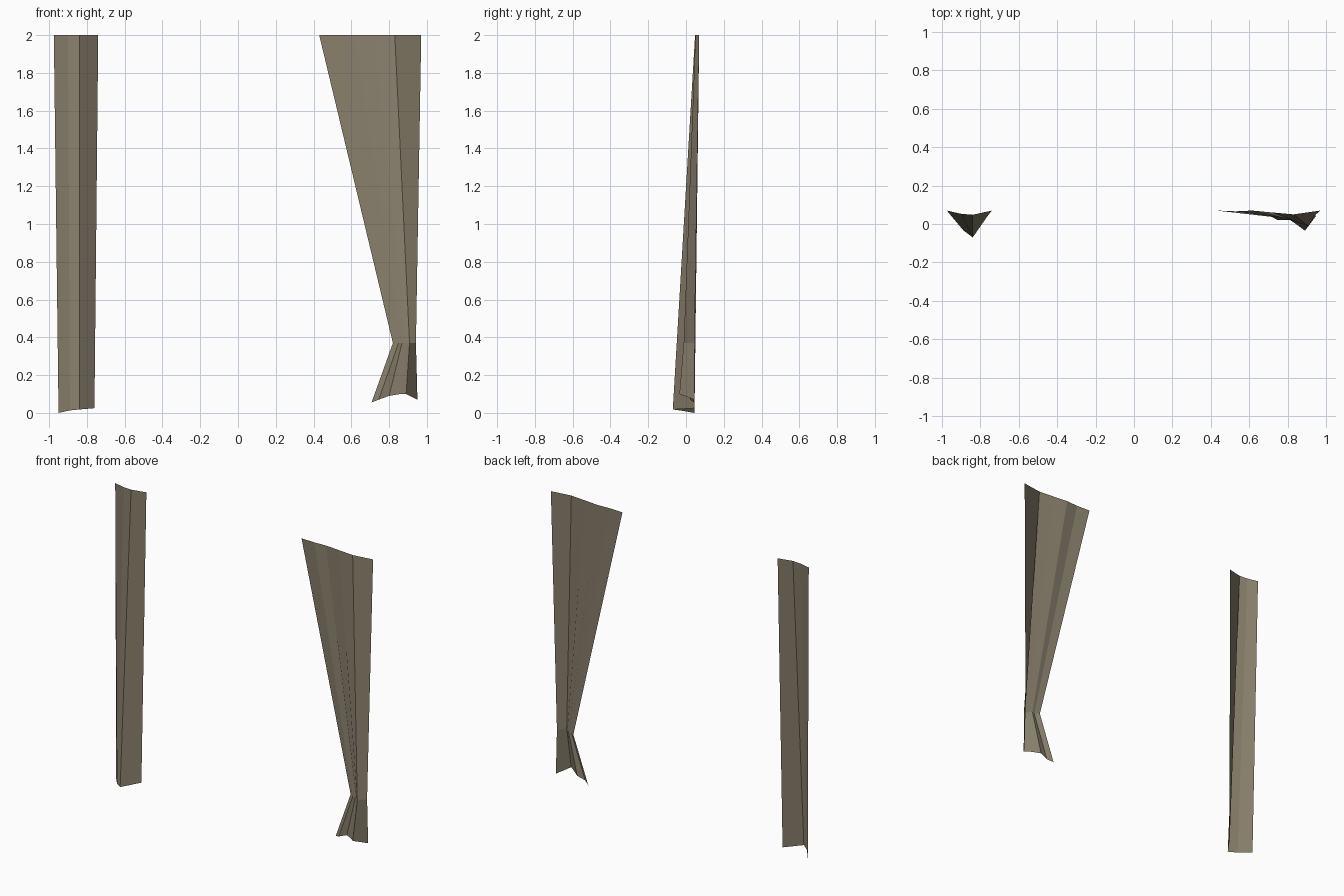
import bpy, bmesh

cube = bpy.data.objects.get("Cube")
if cube:
    bpy.data.objects.remove(cube)

# Drab cloth colour
cloth = bpy.data.materials.new("drab_beige_cloth")
cloth.use_nodes = True
cloth.diffuse_color = (0.25, 0.215, 0.15, 1)
cloth.node_tree.nodes["Principled BSDF"].inputs["Base Color"].default_value = cloth.diffuse_color


def drape(name, rows):
    """Pleated sheet lofted through rows of (x, y, z) fold points."""
    bm = bmesh.new()
    grid = [[bm.verts.new(p) for p in row] for row in rows]
    for upper, lower in zip(grid, grid[1:]):
        for i in range(len(upper) - 1):
            bm.faces.new((upper[i], lower[i], lower[i + 1], upper[i + 1]))
    mesh = bpy.data.meshes.new(name)
    bm.to_mesh(mesh)
    bm.free()
    mesh.materials.append(cloth)
    obj = bpy.data.objects.new(name, mesh)
    bpy.context.collection.objects.link(obj)
    return obj


def level(z, points):
    return [(x, y, z) for x, y in points]


# Straight hanging curtain, folds deepening towards the hem
drape("right_straight_curtain", [
    level(2, [(-.975, .07), (-.9, .053), (-.84, .048), (-.74, .07)]),
    [(-.95, .045, 0), (-.89, -.032, .013), (-.84, -.07, .018), (-.76, .045, .025)],
])

# Gathered curtain, pinched at the tie and flaring at the hem
drape("left_tied_curtain", [
    level(2, [(.43, .07), (.53, .066), (.615, .07), (.72, .06), (.83, .05), (.97, .07)]),
    level(.37, [(.82, .042), (.85, .022), (.868, .026), (.89, .006), (.908, -.012), (.942, .045)]),
    [(.707, .043, .055), (.745, .022, .07), (.8, .03, .09),
     (.86, -.012, .1), (.89, -.035, .1), (.95, .045, .07)],
])
